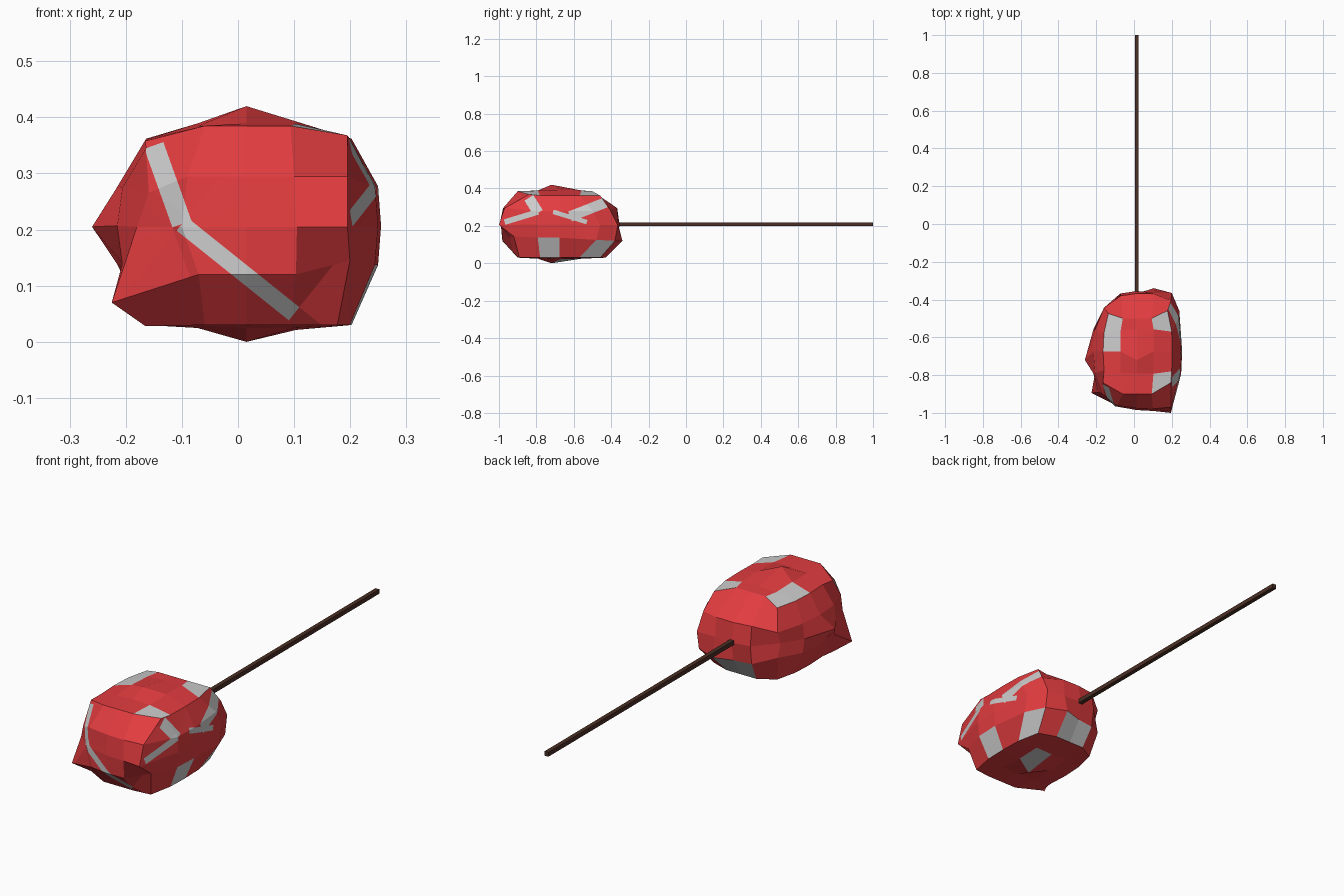
import bpy, bmesh
from mathutils import Vector as V

if "Cube" in bpy.data.objects:
    bpy.data.objects.remove(bpy.data.objects["Cube"])


def material(name, rgb):
    m = bpy.data.materials.new(name)
    m.diffuse_color = (*rgb, 1)
    m.use_nodes = True
    m.node_tree.nodes["Principled BSDF"].inputs["Base Color"].default_value = m.diffuse_color
    return m


red = material("red", (0.76, 0.045, 0.05))
grey = material("grey", (0.55, 0.55, 0.55))
brown = material("dark_brown", (0.07, 0.028, 0.018))


def finish(bm, name, mats):
    bmesh.ops.recalc_face_normals(bm, faces=bm.faces)
    me = bpy.data.meshes.new(name)
    bm.to_mesh(me)
    bm.free()
    for m in mats:
        me.materials.append(m)
    ob = bpy.data.objects.new(name, me)
    bpy.context.collection.objects.link(ob)
    return ob


# lump: gridded cube rounded into a boxy ellipsoid, fuller on its right side
bm = bmesh.new()
bmesh.ops.create_cube(bm, size=2)
bmesh.ops.subdivide_edges(bm, edges=bm.edges[:], cuts=3, use_grid_fill=True)

# hand-moved grid points that give the lump its irregular corners
nudges = {
    (2, -2, 0): (.195, -1.0, .205), (1, -2, 0): (.105, -.99, .205),
    (0, -2, 0): (.015, -.985, .205), (-1, -2, 0): (-.10, -.965, .205),
    (2, -2, 1): (.195, -.97, .295), (1, -2, 1): (.1, -.978, .295),
    (0, -2, 1): (.015, -.975, .295), (-1, -2, 1): (-.09, -.96, .295),
    (2, -2, 2): (.195, -.84, .368), (-2, -2, -1): (-.225, -.895, .07),
    (-2, -2, -2): (-.165, -.84, .028), (-2, 0, 0): (-.26, -.72, .205),
    (0, 0, 2): (.015, -.72, .42), (0, 0, -2): (.015, -.72, 0),
    (1, 2, -1): (.105, -.34, .12), (-2, 2, 0): (-.155, -.47, .205),
    (-2, -2, 2): (-.165, -.84, .358), (-2, -2, 0): (-.18, -.89, .205),
    # fuller back right corner
    (2, 2, 0): (.2, -.365, .205), (2, 2, 1): (.195, -.405, .285),
    (2, 2, -1): (.2, -.38, .12), (2, 1, 0): (.24, -.46, .205),
    (2, 1, -1): (.24, -.48, .125), (2, 1, 1): (.238, -.5, .28),
}
for v in bm.verts:
    key = tuple(round(c * 2) for c in v.co)
    x, y, z = v.co
    n = V((x * (1 - y*y/2 - z*z/2 + y*y*z*z/3) ** .5,
           y * (1 - x*x/2 - z*z/2 + x*x*z*z/3) ** .5,
           z * (1 - x*x/2 - y*y/2 + x*x*y*y/3) ** .5))
    p = 2.8 if x > 0 else 2.35
    n /= sum(abs(c) ** p for c in n) ** (1 / p)
    v.co = V((.015 + .24 * n.x, -.675 + .32 * n.y, .207 + .19 * n.z))
    # flatten top and bottom out to a square rim
    i, j, k = key
    if k == -2:
        v.co.z = min(v.co.z, .03)
    if k == 2:
        v.co.z = max(v.co.z, .385 if abs(i) < 2 else .362)
    if abs(k) == 2 and abs(j) == 2 and abs(i) < 2:
        v.co.y = -.9 if j < 0 else (-.5 if k > 0 else -.43)
    if abs(k) == 1 and abs(j) == 2 and abs(i) < 2:
        v.co.z = .295 if k > 0 else .12
    if key in nudges:
        v.co = V(nudges[key])
bmesh.ops.recalc_face_normals(bm, faces=bm.faces)

# whole grey patches: the facets nearest these points
for q in [(-.11, -.67, .38), (-.11, -.55, .37), (.15, -.54, .385),
          (.15, -.79, .38), (.24, -.77, .11), (.2, -.48, .06),
          (-.06, -.38, .08), (.05, -.38, .08), (.09, -.6, .01)]:
    f = min(bm.faces, key=lambda f: (f.calc_center_median() - V(q)).length)
    f.material_index = 1


# grey streaks: slice the facets facing one side along a line, colour the band
def streak(facing, a, b, half):
    a, b, facing = V(a), V(b), V(facing)
    along = (b - a).normalized()
    side = along.cross(facing).normalized()

    def near():
        return [f for f in bm.faces if f.normal.dot(facing) > .3 and
                any(-half < (v.co - a).dot(along) for v in f.verts) and
                any((v.co - b).dot(along) < half for v in f.verts)]
    for pt, nrm in ((a + side * half, side), (a - side * half, side),
                    (a, along), (b, along)):
        faces = [f for f in near() if
                 min((v.co - a).dot(side) for v in f.verts) < half + .001 and
                 max((v.co - a).dot(side) for v in f.verts) > -half - .001]
        geom = set(faces)
        for f in faces:
            geom.update(f.edges)
            geom.update(f.verts)
        bmesh.ops.bisect_plane(bm, geom=list(geom), dist=1e-5,
                               plane_co=pt, plane_no=nrm)
        bm.normal_update()
    for f in bm.faces:
        d = f.calc_center_median() - a
        if (f.normal.dot(facing) > .3 and abs(d.dot(side)) < half
                and 0 < d.dot(along) < (b - a).length):
            f.material_index = 1


front, right = (0, -1, 0), (1, 0, 0)
streak(front, (-.15, 0, .35), (-.1, 0, .21), .018)
streak(front, (-.1, 0, .21), (.1, 0, .05), .015)
streak(right, (0, -.97, .22), (0, -.79, .275), .015)
streak(right, (0, -.84, .35), (0, -.79, .27), .028)
streak(right, (0, -.71, .275), (0, -.53, .22), .012)
streak(right, (0, -.62, .25), (0, -.43, .325), .028)
finish(bm, "faceted_lump", [red, grey])

# stick running out of the back of the lump
bm = bmesh.new()
bmesh.ops.create_cube(bm, size=1)
for v in bm.verts:
    v.co = V((.015 + v.co.x * .02, .27 + v.co.y * 1.46, .208 + v.co.z * .02))
finish(bm, "stick", [brown])
